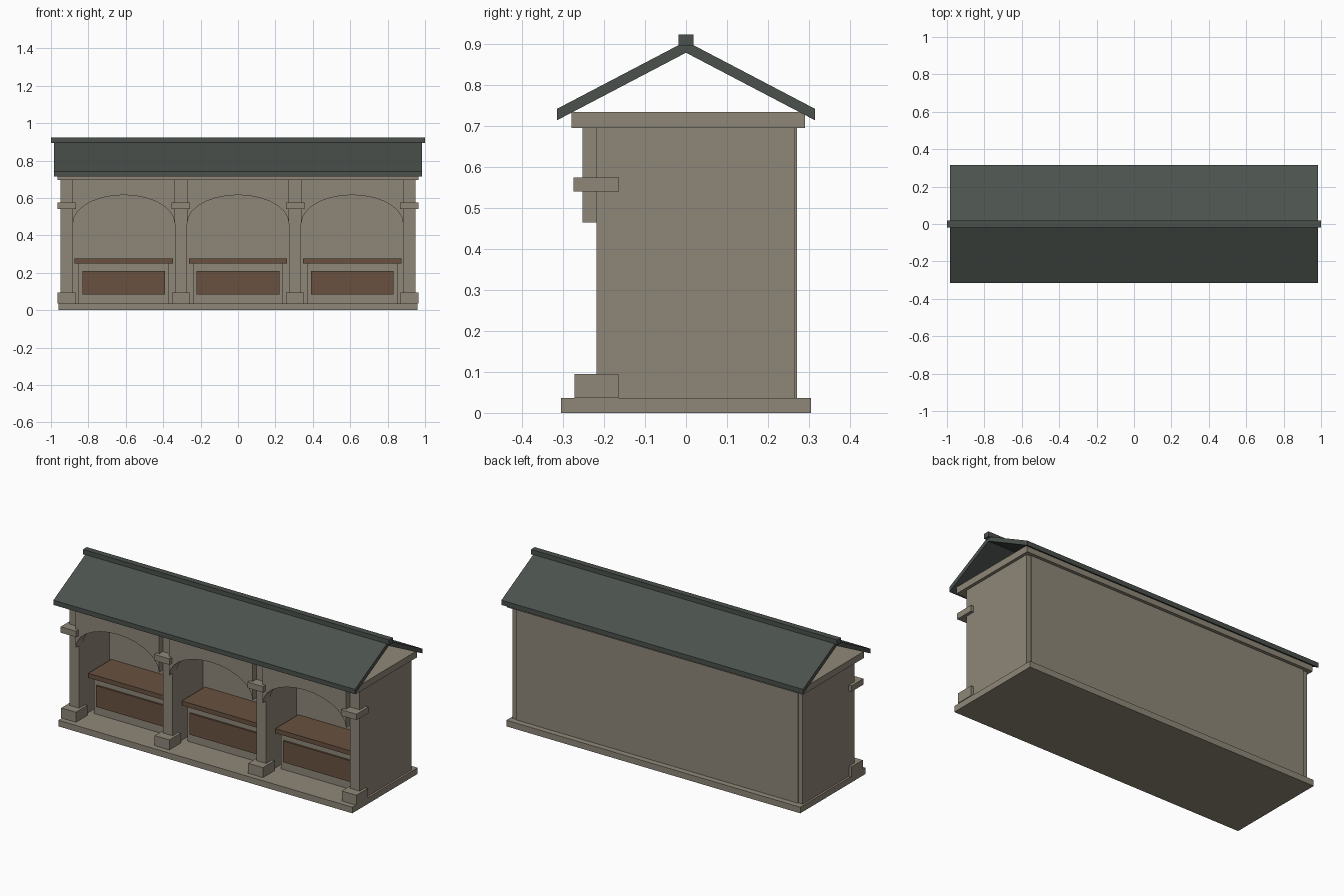
import bpy, bmesh, math

if "Cube" in bpy.data.objects:
    bpy.data.objects.remove(bpy.data.objects["Cube"])


def material(name, rgb):
    m = bpy.data.materials.new(name)
    m.diffuse_color = (*rgb, 1)
    m.use_nodes = True
    m.node_tree.nodes["Principled BSDF"].inputs["Base Color"].default_value = m.diffuse_color
    return m


stone = material("stone", (0.275, 0.245, 0.19))
slate = material("slate", (0.07, 0.083, 0.072))
wood = material("wood", (0.14, 0.083, 0.05))


def finish(bm, name, mat):
    bmesh.ops.recalc_face_normals(bm, faces=bm.faces)
    me = bpy.data.meshes.new(name)
    bm.to_mesh(me)
    bm.free()
    me.materials.append(mat)
    ob = bpy.data.objects.new(name, me)
    bpy.context.collection.objects.link(ob)
    return ob


def box(name, x, y, z, mat):
    """Box from (min, max) pairs on each axis."""
    bm = bmesh.new()
    bmesh.ops.create_cube(bm, size=1)
    for v in bm.verts:
        v.co = [r[0] if c < 0 else r[1] for c, r in zip(v.co, (x, y, z))]
    return finish(bm, name, mat)


def extrude(name, profile, direction, mat):
    """Closed profile swept along a vector."""
    bm = bmesh.new()
    face = bm.faces.new([bm.verts.new(p) for p in profile])
    res = bmesh.ops.extrude_face_region(bm, geom=[face])
    verts = [g for g in res["geom"] if isinstance(g, bmesh.types.BMVert)]
    bmesh.ops.translate(bm, verts=verts, vec=direction)
    # extrusion leaves the starting cap in place, so the solid is closed
    return finish(bm, name, mat)


# floor slab, back wall and cornice slab
box("floor_slab", (-0.96, 0.96), (-0.305, 0.305), (0, 0.036), stone)
box("back_wall", (-0.92, 0.92), (0.066, 0.271), (0.036, 0.70), stone)
box("cornice", (-0.966, 0.966), (-0.28, 0.29), (0.695, 0.734), stone)

# piers: the end ones are the side walls, the inner ones divide the bays
for i in range(4):
    x = -0.916 + i * 0.6107
    back = 0.265 if i in (0, 3) else 0.08
    box(f"pier_{i + 1}", (x - 0.032, x + 0.032), (-0.219, back), (0.036, 0.70), stone)
    box(f"pier_foot_{i + 1}", (x - 0.048, x + 0.048), (-0.272, -0.165), (0.036, 0.095), stone)
    box(f"pier_capital_{i + 1}", (x - 0.05, x + 0.05), (-0.275, -0.163), (0.54, 0.575), stone)

# three bays, each with an arch and a bench
W, SPRING, RISE, SEG = 0.2733, 0.465, 0.151, 14
for i in range(3):
    x = (i - 1) * 0.6107
    arc = []
    for k in range(SEG + 1):
        a = math.pi * k / SEG
        arc.append((x + (W - 0.002) * math.cos(a), -0.253, SPRING + RISE * math.sin(a)))
    profile = ([(x - W, -0.253, SPRING), (x - W, -0.253, 0.70),
                (x + W, -0.253, 0.70), (x + W, -0.253, SPRING)] + arc)
    extrude(f"arch_{i + 1}", profile, (0, 0.068, 0), stone)
    box(f"bench_body_{i + 1}", (x - 0.241, x + 0.241), (-0.125, 0.07), (0.036, 0.252), stone)
    box(f"bench_panel_{i + 1}", (x - 0.221, x + 0.221), (-0.136, -0.12), (0.085, 0.21), wood)
    box(f"bench_seat_{i + 1}", (x - 0.263, x + 0.263), (-0.149, 0.07), (0.25, 0.277), wood)

# pitched roof, open at the gables, with a ridge cap
roof = [(-0.985, y, z) for y, z in ((-0.315, 0.714), (0, 0.879), (0.315, 0.714),
                                    (0.315, 0.742), (0, 0.907), (-0.315, 0.742))]
extrude("roof", roof, (1.97, 0, 0), slate)
box("ridge_cap", (-1, 1), (-0.018, 0.018), (0.895, 0.924), slate)
